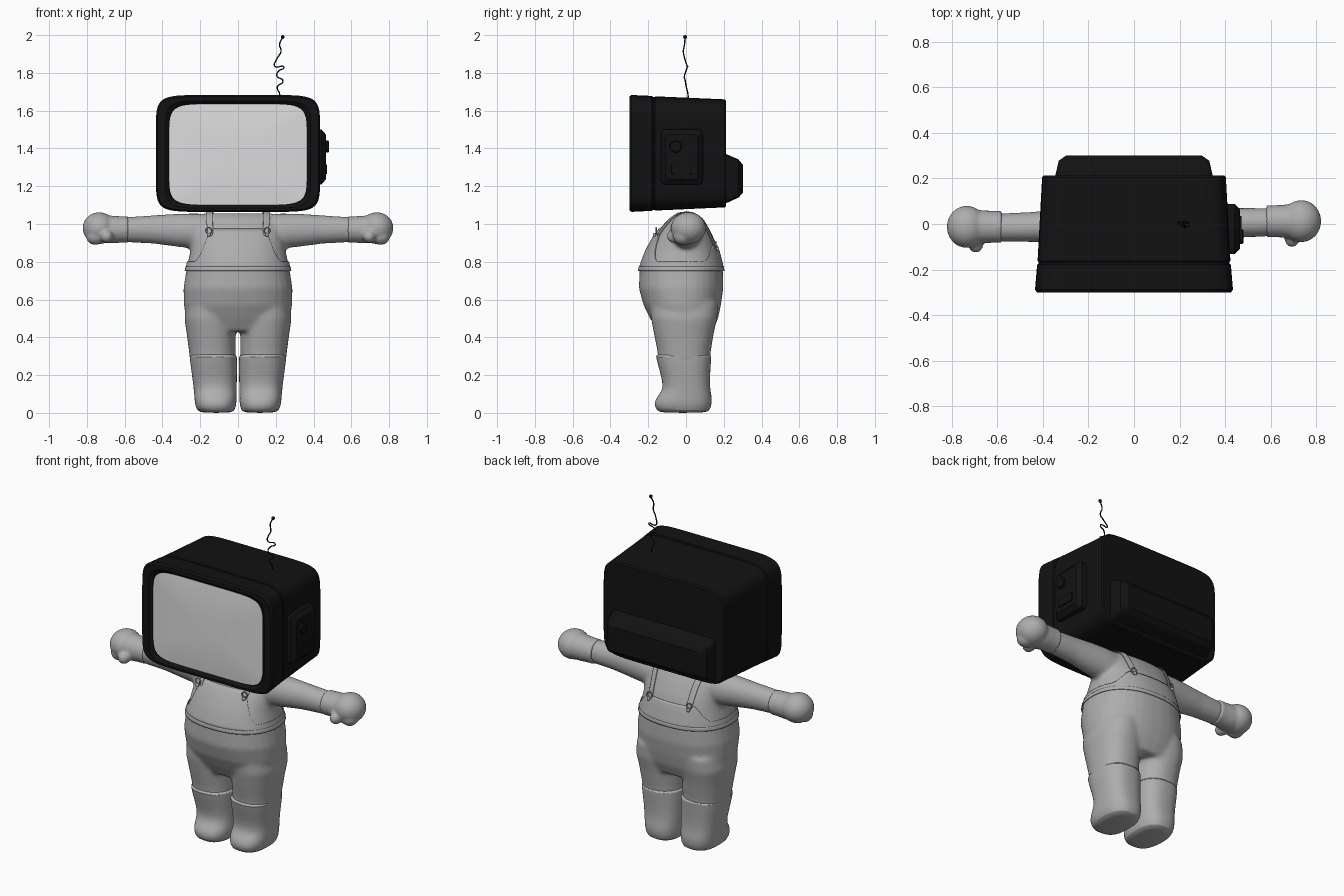
import bpy, bmesh, math
from mathutils import Vector, Matrix

cube = bpy.data.objects.get("Cube")
if cube:
    bpy.data.objects.remove(cube, do_unlink=True)


def material(name, value):
    m = bpy.data.materials.new(name)
    m.use_nodes = True
    m.diffuse_color = (value, value, value, 1)
    m.node_tree.nodes["Principled BSDF"].inputs["Base Color"].default_value = (value, value, value, 1)
    return m


BLACK = material("casing black", 0.006)
GREY = material("suit grey", 0.42)
PALE = material("screen pale grey", 0.72)
X, Y, Z = Vector((1, 0, 0)), Vector((0, 1, 0)), Vector((0, 0, 1))


def ring(c, u, v, n=2.0, count=32):
    """Superellipse around c with half axes u and v."""
    def p(t):
        return math.copysign(abs(t) ** (2 / n), t)
    angles = [2 * math.pi * (i + 0.5) / count for i in range(count)]
    return [Vector(c) + u * p(math.cos(a)) + v * p(math.sin(a)) for a in angles]


def loft(bm, rings, cap=True, closed=True):
    rows = [[bm.verts.new(p) for p in r] for r in rings]
    for a, b in zip(rows, rows[1:]):
        for i in range(len(a) if closed else len(a) - 1):
            j = (i + 1) % len(a)
            bm.faces.new((a[i], a[j], b[j], b[i]))
    if cap:
        bm.faces.new(rows[0])
        bm.faces.new(rows[-1])


def ball(bm, c, size):
    m = Matrix.Translation(c) @ Matrix.Diagonal((*size, 1))
    bmesh.ops.create_uvsphere(bm, u_segments=24, v_segments=16, radius=1, matrix=m)


def finish(bm, name, mat, sharp=35):
    bmesh.ops.recalc_face_normals(bm, faces=bm.faces)
    me = bpy.data.meshes.new(name)
    bm.to_mesh(me)
    bm.free()
    me.materials.append(mat)
    me.polygons.foreach_set("use_smooth", [True] * len(me.polygons))
    if sharp:
        me.set_sharp_from_angle(angle=math.radians(sharp))
    ob = bpy.data.objects.new(name, me)
    bpy.context.collection.objects.link(ob)
    return ob


def fuse(ob, voxel, rounds):
    """Blend overlapping volumes into one soft skin."""
    r = ob.modifiers.new("fuse", "REMESH")
    r.mode, r.voxel_size, r.use_smooth_shade = "VOXEL", voxel, True
    s = ob.modifiers.new("soften", "SMOOTH")
    s.factor, s.iterations = 0.5, rounds


def cling(ob, target, offset, thick):
    """Lay a cloth sheet on the body."""
    w = ob.modifiers.new("cling", "SHRINKWRAP")
    w.target, w.offset, w.wrap_mode = target, offset, "ABOVE_SURFACE"
    s = ob.modifiers.new("thickness", "SOLIDIFY")
    s.thickness, s.offset = thick, 0


# Body: torso, upper legs and sleeves fused together
TORSO = [(0.43, 0.25, -0.15, 0.14), (0.5, 0.275, -0.19, 0.17), (0.57, 0.287, -0.225, 0.185),
         (0.66, 0.289, -0.25, 0.198), (0.77, 0.272, -0.245, 0.195), (0.85, 0.254, -0.215, 0.175),
         (0.92, 0.245, -0.178, 0.15), (0.98, 0.235, -0.135, 0.12), (1.03, 0.215, -0.09, 0.09),
         (1.056, 0.17, -0.05, 0.05)]


def torso_at(z):
    for a, b in zip(TORSO, TORSO[1:]):
        if z <= b[0]:
            t = (z - a[0]) / (b[0] - a[0])
            return [p + (q - p) * t for p, q in zip(a, b)]
    return TORSO[-1]


def torso_ring(z, grow=0.0, count=32):
    _, hx, y0, y1 = torso_at(z)
    return ring((0, (y0 + y1) / 2, z), X * (hx + grow), Y * ((y1 - y0) / 2 + grow), 2.3, count)


bm = bmesh.new()
loft(bm, [torso_ring(r[0]) for r in TORSO])
for s in (1, -1):
    legs = [(0.26, 0.12, -0.145, 0.125), (0.33, 0.124, -0.152, 0.132), (0.42, 0.13, -0.17, 0.147),
            (0.5, 0.136, -0.185, 0.165), (0.58, 0.13, -0.19, 0.17)]
    loft(bm, [ring((s * (0.012 + hx), (a + b) / 2, z), X * hx, Y * ((b - a) / 2), 2.3)
              for z, hx, a, b in legs])
    arms = [(0.12, 0.955, 0.085, 0.1), (0.24, 0.963, 0.085, 0.093), (0.32, 0.967, 0.077, 0.088),
            (0.45, 0.971, 0.066, 0.075), (0.6, 0.97, 0.062, 0.066)]
    loft(bm, [ring((s * x, s * x * 0.02 - 0.004, z), Y * ry, Z * rz) for x, z, ry, rz in arms])
body = finish(bm, "suit_body", GREY, 0)
fuse(body, 0.011, 9)

# Boots with a slightly wider cuff, and gloves
for s, side in ((1, "left"), (-1, "right")):
    bm = bmesh.new()
    rows = [(0.0, 0.04, 0.19, -0.13, 0.1), (0.012, 0.016, 0.218, -0.157, 0.128),
            (0.05, 0.008, 0.229, -0.17, 0.137), (0.085, 0.007, 0.231, -0.155, 0.137),
            (0.115, 0.007, 0.234, -0.127, 0.13), (0.16, 0.006, 0.238, -0.122, 0.126),
            (0.24, 0.005, 0.25, -0.145, 0.13), (0.308, 0.005, 0.258, -0.163, 0.136),
            (0.31, 0.012, 0.25, -0.155, 0.13)]
    loft(bm, [ring((s * (a + b) / 2, (c + d) / 2, z), X * ((b - a) / 2), Y * ((d - c) / 2), 2.5)
              for z, a, b, c, d in rows])
    boot = finish(bm, side + "_boot", GREY, 50)
    boot.modifiers.new("round", "SUBSURF").levels = 1

    y = 0.0125 * s
    bm = bmesh.new()
    cuff = [(0.582, 0.07, 0.07), (0.62, 0.07, 0.07), (0.68, 0.074, 0.074), (0.73, 0.07, 0.07)]
    loft(bm, [ring((s * x, y, 0.971), Y * a, Z * b) for x, a, b in cuff])
    ball(bm, (s * 0.735, y, 0.978), (0.088, 0.093, 0.084))
    ball(bm, (s * 0.695, y - 0.072, 0.935), (0.034, 0.042, 0.036))
    ball(bm, (s * 0.755, y - 0.03, 0.935), (0.05, 0.05, 0.046))
    fuse(finish(bm, side + "_glove", GREY, 0), 0.008, 5)


# Overalls bib: tall in front, lower behind, scooped under the arms
def bib_top(p):
    high, inner = (0.975, 0.15) if p.y < -0.02 else (0.885, 0.16)
    t = min(max((abs(p.x) - inner) / 0.085, 0), 1)
    return high + (0.8 - high) * t * t * (3 - 2 * t)


STEPS, AROUND = 10, 128
base = torso_ring(0.77, 0, AROUND)
tops = [bib_top(p) for p in base]
rows = []
for k in range(STEPS + 1):
    rows.append([torso_ring(0.765 + (t - 0.765) * k / STEPS, 0.004, AROUND)[i]
                 for i, t in enumerate(tops)])
bm = bmesh.new()
loft(bm, rows, cap=False)
cling(finish(bm, "overalls_bib", GREY, 0), body, 0.004, 0.004)

bm = bmesh.new()
loft(bm, [torso_ring(z, 0.006, AROUND) for z in (0.752, 0.76, 0.768, 0.774)], cap=False)
cling(finish(bm, "waistband", GREY, 0), body, 0.006, 0.005)

# Shoulder straps with ring buckles and buttons
for s, side in ((1, "left"), (-1, "right")):
    path = [(0.155, -0.17, 0.95), (0.155, -0.13, 1.0), (0.153, -0.08, 1.04), (0.15, 0, 1.06),
            (0.145, 0.07, 1.04), (0.14, 0.11, 1.0), (0.135, 0.14, 0.94), (0.13, 0.165, 0.87)]
    bm = bmesh.new()
    loft(bm, [[Vector((s * (x + w), y, z)) for w in (-0.018, 0, 0.018)] for x, y, z in path],
         cap=False, closed=False)
    strap = finish(bm, side + "_strap", GREY, 0)
    sub = strap.modifiers.new("round", "SUBSURF")
    sub.levels = sub.render_levels = 2
    cling(strap, body, 0.007, 0.004)
    for place, x, y, z in (("front", 0.155, -0.158, 0.965), ("back", 0.132, 0.158, 0.89)):
        bm = bmesh.new()
        hoop = [ring(Vector((s * x, y, z)) + (X * math.cos(a) + Z * math.sin(a)) * 0.016,
                     (X * math.cos(a) + Z * math.sin(a)) * 0.004, Y * 0.004, 2, 6)
                for a in [math.tau * i / 16 for i in range(17)]]
        loft(bm, hoop, cap=False)
        ball(bm, (s * x, y * 1.06, z - 0.022), (0.01, 0.008, 0.01))
        finish(bm, side + "_" + place + "_buckle", GREY)

# Television casing: tapered box with a seam groove and a recessed bezel
def frame(y, hx, z0, z1, n=8, count=64):
    return ring((0, y, (z0 + z1) / 2), X * hx, Z * ((z1 - z0) / 2), n, count)


bm = bmesh.new()
loft(bm, [frame(*r) for r in (
    (0.213, 0.396, 1.095, 1.652), (0.205, 0.404, 1.088, 1.66), (-0.163, 0.424, 1.071, 1.676),
    (-0.166, 0.42, 1.075, 1.672), (-0.176, 0.42, 1.075, 1.672), (-0.179, 0.426, 1.07, 1.678),
    (-0.288, 0.435, 1.064, 1.683), (-0.3, 0.427, 1.072, 1.675), (-0.3, 0.385, 1.084, 1.652),
    (-0.284, 0.366, 1.1, 1.636))])
finish(bm, "television_casing", BLACK)

bm = bmesh.new()
loft(bm, [frame(y, 0.366 * k, 1.368 - 0.268 * k, 1.368 + 0.268 * k, 7)
          for y, k in ((-0.27, 1), (-0.286, 0.997), (-0.291, 0.8), (-0.295, 0.55), (-0.297, 0.25))])
finish(bm, "television_screen", PALE)

# Rear housing
bm = bmesh.new()
loft(bm, [frame(*r, 14, 32) for r in (
    (0.2, 0.346, 1.105, 1.375), (0.213, 0.346, 1.11, 1.37), (0.278, 0.331, 1.14, 1.342),
    (0.302, 0.297, 1.165, 1.312))])
finish(bm, "rear_housing", BLACK, 20)

# Side control panel, tuning knob and slider
def control(name, y, z, rows, n, count=32):
    bm = bmesh.new()
    loft(bm, [ring((x, y, z), Y * a, Z * b, n, count) for x, a, b in rows])
    finish(bm, name, BLACK, 20)


control("control_panel", -0.022, 1.355,
        ((0.39, 0.112, 0.148), (0.442, 0.11, 0.146), (0.466, 0.086, 0.118)), 14)
control("tuning_knob", -0.055, 1.41, ((0.45, 0.032, 0.032), (0.477, 0.032, 0.032), (0.481, 0.027, 0.027)), 2)
control("slider", -0.022, 1.29, ((0.45, 0.06, 0.028), (0.472, 0.056, 0.024)), 14)

# Bent wire aerial with a ball tip
wire = bpy.data.curves.new("aerial_wire", "CURVE")
wire.dimensions, wire.bevel_depth, wire.bevel_resolution = "3D", 0.0035, 2
points = [(0.222, 0.012, 1.65), (0.22, 0.01, 1.69), (0.208, 0.002, 1.725), (0.238, -0.004, 1.757),
          (0.205, -0.008, 1.785), (0.215, 0.0, 1.81), (0.243, 0.006, 1.83), (0.195, 0.006, 1.835),
          (0.205, -0.006, 1.873), (0.228, -0.014, 1.915), (0.22, -0.008, 1.95), (0.237, -0.005, 1.99)]
spline = wire.splines.new("BEZIER")
spline.bezier_points.add(len(points) - 1)
for bp, co in zip(spline.bezier_points, points):
    bp.co = co
    bp.handle_left_type = bp.handle_right_type = "AUTO"
spline.resolution_u = 8
wire.materials.append(BLACK)
bpy.context.collection.objects.link(bpy.data.objects.new("aerial_wire", wire))

bm = bmesh.new()
ball(bm, (0.237, -0.005, 1.99), (0.01, 0.01, 0.01))
finish(bm, "aerial_tip", BLACK)
